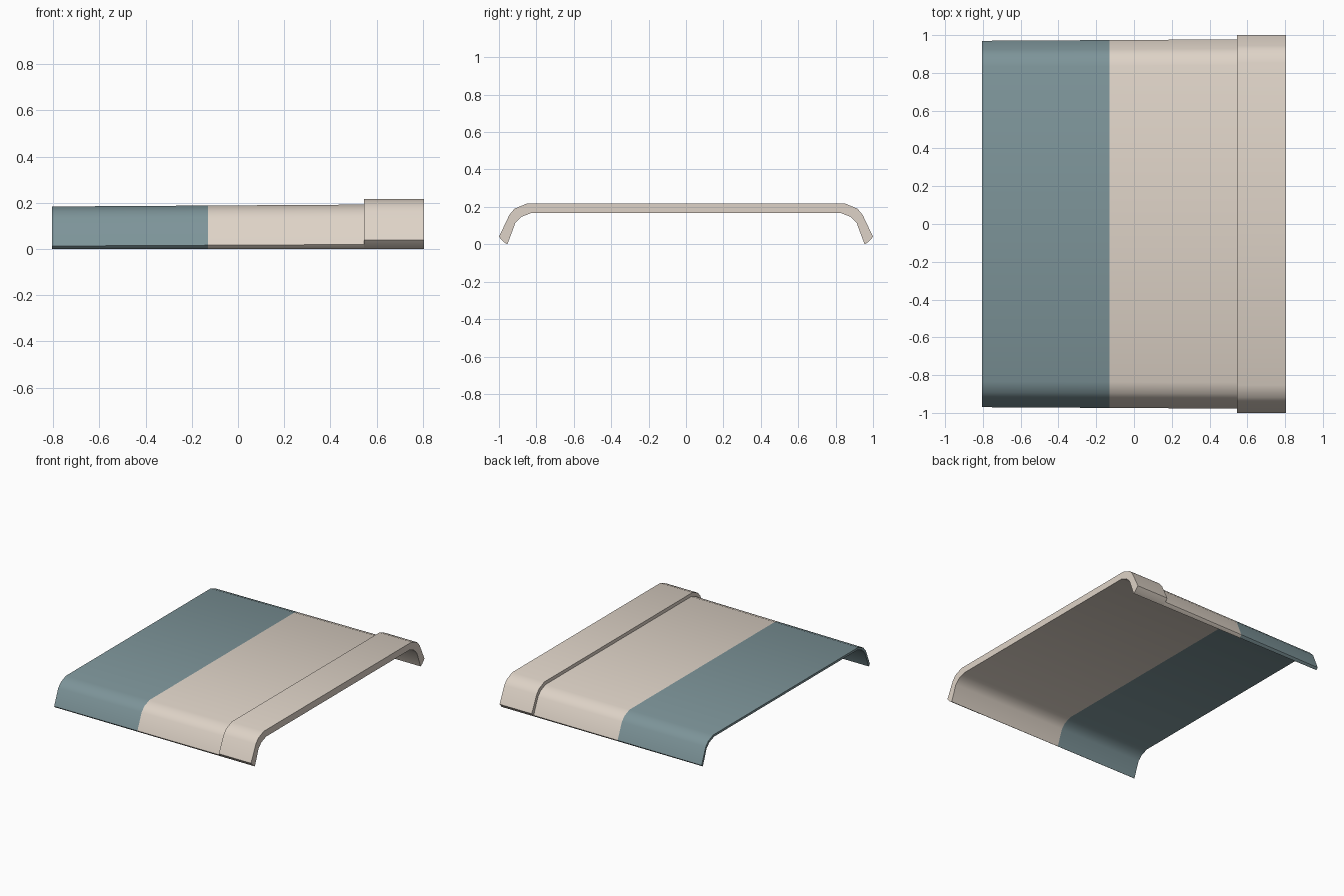
import bpy, bmesh, math

if "Cube" in bpy.data.objects:
    bpy.data.objects.remove(bpy.data.objects["Cube"])

# Half cross-section (y, z): underside, and the outer skin at full lip thickness
INNER = [(0.955, 0.0), (0.912, 0.115), (0.88, 0.147), (0.825, 0.168)]
OUTER = [(0.975, 0.012), (1.0, 0.04), (0.944, 0.158), (0.917, 0.19), (0.853, 0.217)]
BASE = [0, 0, 1, 2, 3]  # underside point each outer point grows from

X0, X1, X2, X3 = -0.805, -0.13, 0.545, 0.805
T0, T2 = 0.33, 0.5      # wall thickness (share of lip) at the thin end and at the lip
T1 = (T0 + T2) / 2


def material(name, rgb):
    m = bpy.data.materials.new(name)
    m.diffuse_color = (*rgb, 1)
    m.use_nodes = True
    m.node_tree.nodes["Principled BSDF"].inputs["Base Color"].default_value = m.diffuse_color
    return m


def section(x, t):
    """Closed ring of points at x, with wall thickness share t."""
    skin = []
    for (y, z), b in zip(OUTER, BASE):
        iy, iz = INNER[b]
        skin.append((iy + (y - iy) * t, iz + (z - iz) * t))
    skin += [(-y, z) for y, z in reversed(skin)]
    under = [(-y, z) for y, z in INNER] + list(reversed(INNER))
    return [(x, y, z) for y, z in skin + under]


def shell(name, sections, mat, cap_start=False, cap_end=False):
    """Bridge the sections into a folded sheet, closing only exposed ends."""
    bm = bmesh.new()
    rings = [[bm.verts.new(p) for p in section(x, t)] for x, t in sections]
    n = len(rings[0])
    for a, b in zip(rings, rings[1:]):
        for i in range(n):
            j = (i + 1) % n
            bm.faces.new((a[i], a[j], b[j], b[i]))
    if cap_start:
        bm.faces.new(list(reversed(rings[0])))
    if cap_end:
        bm.faces.new(rings[-1])
    bmesh.ops.remove_doubles(bm, verts=bm.verts[:], dist=1e-5)
    # rings wind so that faces point inward; flip if the outer skin looks down
    bm.normal_update()
    top = max(bm.faces, key=lambda f: f.calc_center_median().z)
    if top.normal.z < 0:
        bmesh.ops.reverse_faces(bm, faces=bm.faces[:])
    me = bpy.data.meshes.new(name)
    bm.to_mesh(me)
    bm.free()
    me.materials.append(mat)
    ob = bpy.data.objects.new(name, me)
    bpy.context.collection.objects.link(ob)
    bpy.ops.object.select_all(action='DESELECT')
    ob.select_set(True)
    bpy.context.view_layer.objects.active = ob
    bpy.ops.object.shade_smooth_by_angle(angle=math.radians(32))


teal = material("teal", (0.205, 0.297, 0.319))
beige = material("beige", (0.73, 0.65, 0.57))

# Coloured thin end, plain middle, thick lip (with its step down to the middle)
shell("coloured_panel", [(X0, T0), (X1, T1)], teal, cap_start=True)
shell("plain_panel", [(X1, T1), (X2, T2)], beige)
shell("end_lip", [(X2, T2), (X2, 1), (X3, 1)], beige, cap_end=True)
